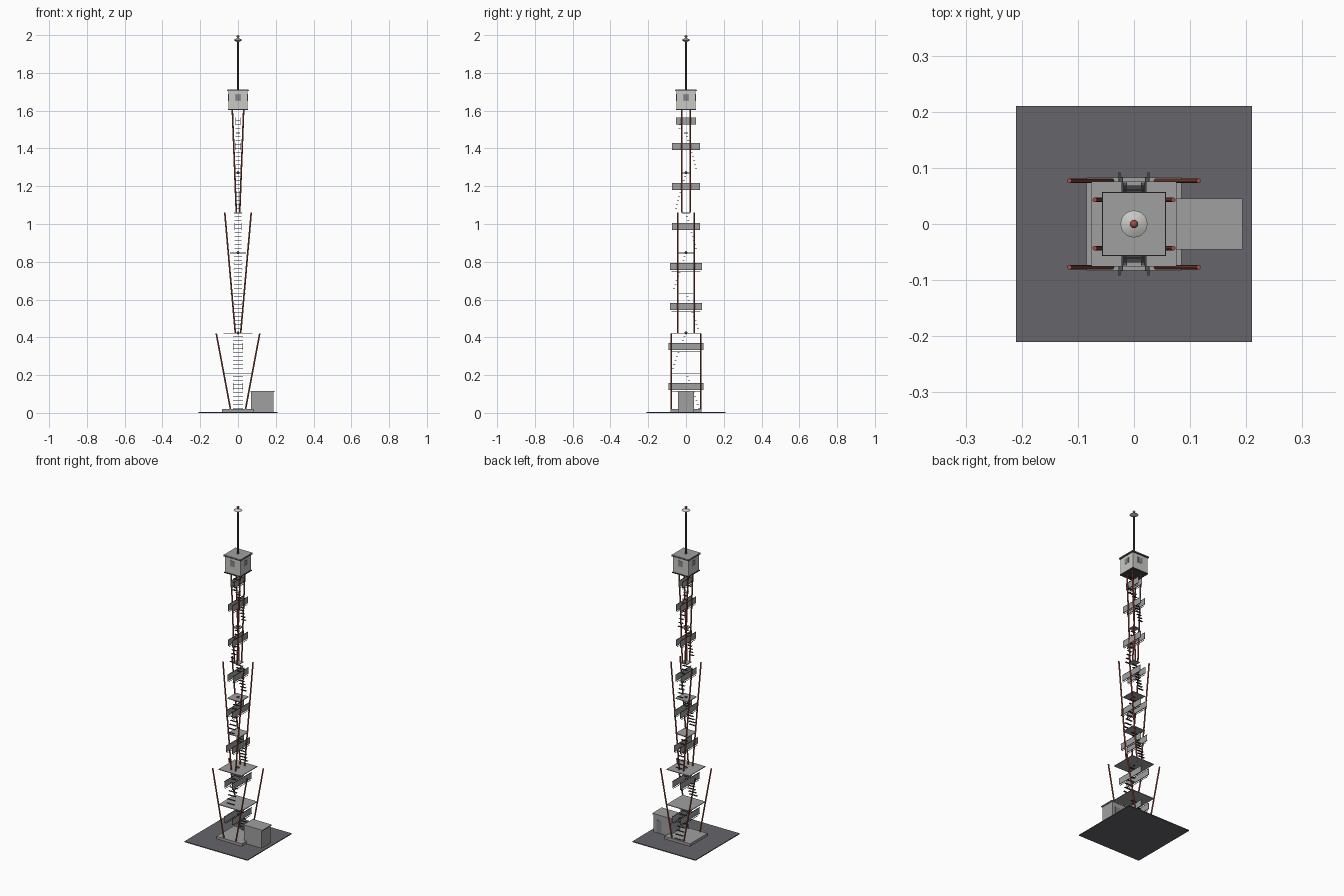
import bpy
from mathutils import Vector

old = bpy.data.objects.get("Cube")
if old:
    bpy.data.objects.remove(old, do_unlink=True)


def material(name, r, g, b):
    m = bpy.data.materials.new(name)
    m.use_nodes = True
    m.diffuse_color = (r, g, b, 1)
    m.node_tree.nodes["Principled BSDF"].inputs["Base Color"].default_value = (r, g, b, 1)
    return m


ASPHALT = material("asphalt", 0.13, 0.13, 0.145)
CONCRETE = material("concrete", 0.35, 0.35, 0.35)
STEEL = material("dark steel", 0.06, 0.06, 0.065)
RED = material("rust red", 0.36, 0.085, 0.055)
WALL = material("pale wall", 0.58, 0.58, 0.55)
GLASS = material("window grey", 0.22, 0.23, 0.25)


def finish(name, mat):
    o = bpy.context.object
    o.name = name
    o.data.materials.append(mat)
    return o


def box(name, centre, size, mat):
    bpy.ops.mesh.primitive_cube_add(size=1, location=centre)
    o = finish(name, mat)
    o.scale = size
    return o


def slab(name, half_x, half_y, z0, z1, mat):
    return box(name, (0, 0, (z0 + z1) / 2), (2 * half_x, 2 * half_y, z1 - z0), mat)


def rod(name, a, b, radius, mat, sides=8):
    a, b = Vector(a), Vector(b)
    bpy.ops.mesh.primitive_cylinder_add(vertices=sides, radius=radius,
                                        depth=(b - a).length, location=(a + b) / 2)
    o = finish(name, mat)
    o.rotation_euler = (b - a).to_track_quat('Z', 'Y').to_euler()
    bpy.ops.object.shade_smooth_by_angle()
    return o


def ball(name, z, radius, mat):
    bpy.ops.mesh.primitive_uv_sphere_add(segments=12, ring_count=8, radius=radius,
                                         location=(0, 0, z))
    finish(name, mat)
    bpy.ops.object.shade_smooth()


# Ground and foundation
slab("ground_plate", 0.21, 0.21, 0, 0.005, ASPHALT)
slab("foundation", 0.085, 0.083, 0.005, 0.02, CONCRETE)

# Service hut beside the tower
box("hut_walls", (0.128, 0, 0.058), (0.118, 0.084, 0.106), CONCRETE)
box("hut_roof", (0.13, 0, 0.113), (0.126, 0.09, 0.006), CONCRETE)
box("hut_door", (0.15, 0.0425, 0.046), (0.034, 0.002, 0.075), GLASS)

# Three leg tiers, each spreading outward towards its top
TIERS = [(0.01, 0.42, 0.038, 0.115, 0.077),
         (0.42, 1.06, 0.014, 0.07, 0.043),
         (1.06, 1.605, 0.009, 0.03, 0.022)]
for z0, z1, x0, x1, y in TIERS:
    for sx in (-1, 1):
        for sy in (-1, 1):
            rod("tower_leg", (sx * x0, sy * y, z0), (sx * x1, sy * y, z1), 0.0042, RED)

# Platforms between storeys
STOREY = 0.212
for i, half in enumerate((0.076, 0.076, 0.042, 0.042, 0.022, 0.02, 0.011)):
    z = STOREY * (i + 1) - 0.002
    slab("platform", half, half, z - 0.002, z + 0.002, CONCRETE)
for level in (2, 4, 6):
    ball("joint_node", STOREY * level, 0.008, STEEL)

# Stair flights alternate sides; each has guard panels and lower rails
FLIGHTS = [(0.092, 0.026)] * 2 + [(0.084, 0.021)] * 2 + [(0.074, 0.018)] + \
          [(0.074, 0.014)] * 2 + [(0.052, 0.012)]
for i, (half, width) in enumerate(FLIGHTS):
    base = STOREY * i
    last = i == len(FLIGHTS) - 1
    side = 1 if i % 2 == 0 else -1
    steps = 6 if last else 10
    for s in range(1, steps):
        y = side * (half - 0.014) * (1 - s / 10)
        box("stair_tread", (0, y, base + s * STOREY / 10), (2 * width, 0.011, 0.002), STEEL)
    mid = base + (0.062 if last else 0.139)
    for sx in (-1, 1):
        box("guard_panel", (sx * width, 0, mid), (0.002, 2 * half, 0.034), CONCRETE)
        for dz in (-0.018, 0.018):
            box("guard_edge", (sx * width, 0, mid + dz), (0.003, 2 * half, 0.002), STEEL)
        box("lower_rail", (sx * width, 0, mid - 0.027), (0.002, 1.8 * half, 0.002), STEEL)

# Lookout cabin
slab("cabin_floor", 0.054, 0.054, 1.603, 1.609, STEEL)
slab("cabin_walls", 0.051, 0.051, 1.609, 1.704, WALL)
slab("roof_trim", 0.057, 0.057, 1.703, 1.708, STEEL)
slab("cabin_roof", 0.0565, 0.0565, 1.708, 1.712, CONCRETE)

# Windows with a cross bar on every wall
for dx, dy in ((1, 0), (-1, 0), (0, 1), (0, -1)):
    def plate(name, depth, w, h, mat):
        size = (depth, w, h) if dx else (w, depth, h)
        box(name, (dx * 0.051, dy * 0.051, 1.67), size, mat)
    plate("window_frame", 0.002, 0.034, 0.036, CONCRETE)
    plate("window_glass", 0.003, 0.028, 0.03, GLASS)
    plate("window_mullion", 0.004, 0.002, 0.03, CONCRETE)

# Mast with reflector disc and warning lamp
rod("mast", (0, 0, 1.71), (0, 0, 1.985), 0.005, STEEL, 12)
for z, r1, r2 in ((1.969, 0.006, 0.024), (1.979, 0.024, 0.006)):
    bpy.ops.mesh.primitive_cone_add(vertices=24, radius1=r1, radius2=r2, depth=0.01,
                                    location=(0, 0, z))
    finish("reflector_disc", WALL)
    bpy.ops.object.shade_smooth_by_angle()
ball("warning_lamp", 1.9925, 0.0075, RED)
